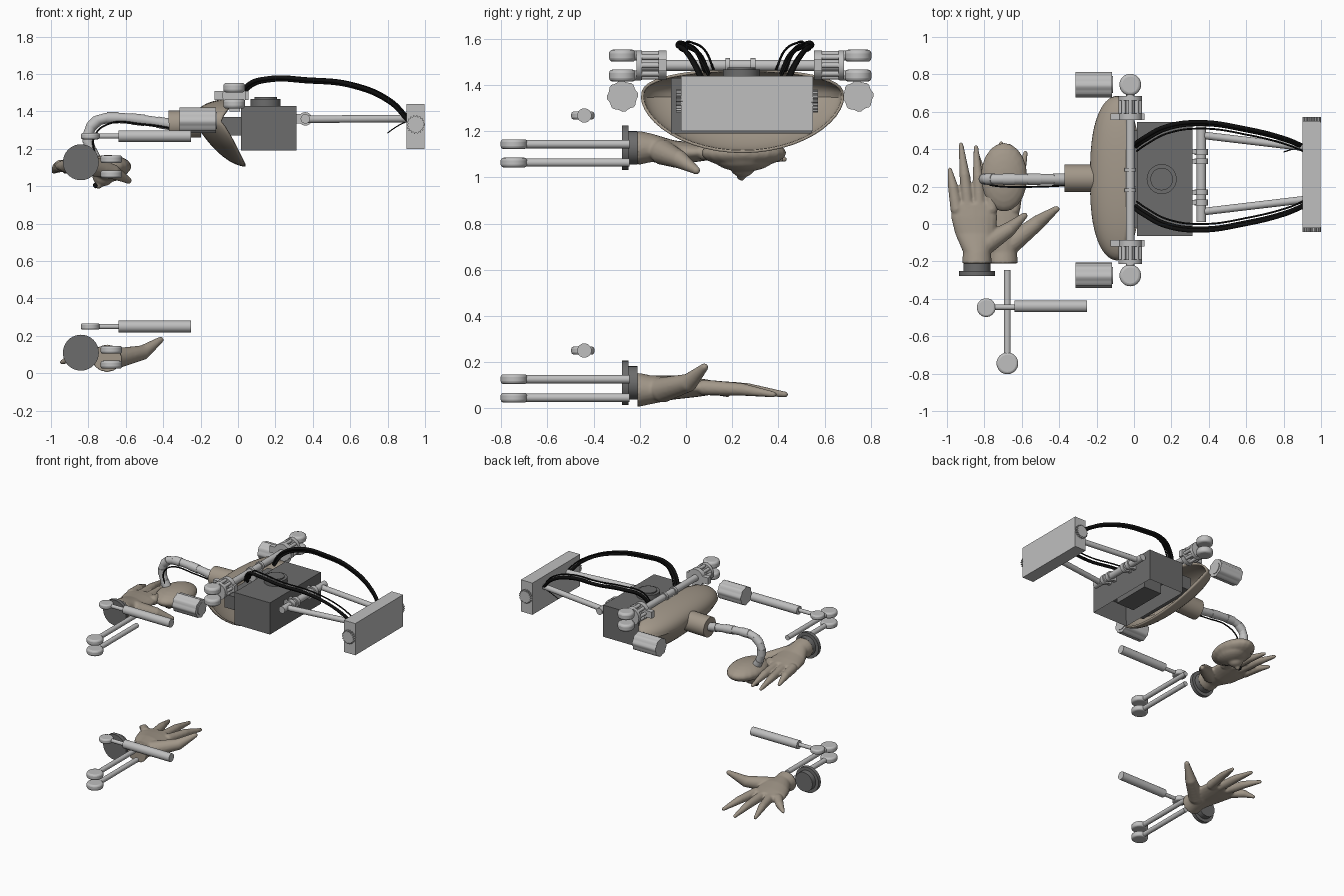
import bpy, bmesh
from math import sin, cos, pi
from mathutils import Vector, Matrix

cube = bpy.data.objects.get("Cube")
if cube:
    bpy.data.objects.remove(cube, do_unlink=True)


def material(name, r, g, b):
    m = bpy.data.materials.new(name)
    m.use_nodes = True
    m.diffuse_color = (r, g, b, 1)
    m.node_tree.nodes["Principled BSDF"].inputs["Base Color"].default_value = (r, g, b, 1)
    return m


STEEL = material("light grey steel", .52, .52, .52)
DARK = material("dark grey housing", .15, .15, .15)
CLAY = material("beige shell", .36, .31, .25)
BLACK = material("black rubber", .005, .005, .005)


def select(obs):
    bpy.ops.object.select_all(action='DESELECT')
    for o in obs:
        o.select_set(True)
    bpy.context.view_layer.objects.active = obs[0]


def finish(name, bm, mat, smooth=True):
    bmesh.ops.recalc_face_normals(bm, faces=bm.faces[:])
    me = bpy.data.meshes.new(name)
    bm.to_mesh(me)
    bm.free()
    me.materials.append(mat)
    ob = bpy.data.objects.new(name, me)
    bpy.context.collection.objects.link(ob)
    if smooth:
        select([ob])
        bpy.ops.object.shade_smooth_by_angle(angle=.6)
    return ob


def bridge(bm, rings):
    """Skin a list of vertex rings and cap both ends."""
    n = len(rings[0])
    for a, b in zip(rings, rings[1:]):
        for i in range(n):
            bm.faces.new((a[i], a[(i + 1) % n], b[(i + 1) % n], b[i]))
    bm.faces.new(rings[0])
    bm.faces.new(rings[-1])


def rod(name, a, b, r, mat, r2=None, sides=24, teeth=0, notch=.85):
    a, b = Vector(a), Vector(b)
    rot = (b - a).to_track_quat('Z', 'Y').to_matrix()
    n = teeth * 4 or sides
    bm = bmesh.new()
    rings = []
    for p, rad in ((a, r), (b, r if r2 is None else r2)):
        ring = []
        for i in range(n):
            k = rad * (notch if teeth and i % 4 > 1 else 1)
            ring.append(bm.verts.new(p + rot @ Vector((k * cos(2 * pi * i / n), k * sin(2 * pi * i / n), 0))))
        rings.append(ring)
    bridge(bm, rings)
    return finish(name, bm, mat)


def pad(name, c, r, half):
    """Flat disc with rounded edges."""
    x, y, z = c
    ob = rod(name, (x, y, z - half), (x, y, z + half), r, STEEL, sides=32)
    m = ob.modifiers.new("round", 'BEVEL')
    m.width, m.segments = half * .6, 3


def box(name, lo, hi, mat):
    lo, hi = Vector(lo), Vector(hi)
    bm = bmesh.new()
    bmesh.ops.create_cube(bm, size=1, matrix=Matrix.Translation((lo + hi) / 2) @ Matrix.Diagonal((*(hi - lo), 1)))
    return finish(name, bm, mat, False)


def ball(name, c, r, mat):
    bm = bmesh.new()
    bmesh.ops.create_uvsphere(bm, u_segments=20, v_segments=12, radius=1,
                              matrix=Matrix.Translation(c) @ Matrix.Diagonal((*r, 1)))
    return finish(name, bm, mat)


def loft(name, rings, mat):
    bm = bmesh.new()
    bridge(bm, [[bm.verts.new((x + rx * cos(i * pi / 10), y, z + rz * sin(i * pi / 10))) for i in range(20)]
                for x, y, z, rx, rz in rings])
    return finish(name, bm, mat)


def digit(pts, radii):
    parts = []
    for i, (p, r) in enumerate(zip(pts, radii)):
        parts.append(ball("joint", p, (r, r, r), CLAY))
        if i:
            parts.append(rod("bone", pts[i - 1], p, radii[i - 1], CLAY, r, 14))
    return parts


def organic(name, parts):
    """Fuse overlapping parts into one soft surface."""
    select(parts)
    bpy.ops.object.join()
    ob = bpy.context.object
    ob.name = name
    m = ob.modifiers.new("fuse", 'REMESH')
    m.mode, m.voxel_size, m.use_smooth_shade = 'VOXEL', .007, True
    m = ob.modifiers.new("soften", 'SMOOTH')
    m.factor, m.iterations = .5, 5


def cable(name, pts, r):
    cu = bpy.data.curves.new(name, 'CURVE')
    cu.dimensions, cu.bevel_depth, cu.bevel_resolution, cu.use_fill_caps = '3D', r, 3, True
    s = cu.splines.new('BEZIER')
    s.bezier_points.add(len(pts) - 1)
    for bp, p in zip(s.bezier_points, pts):
        bp.co = p
        bp.handle_left_type = bp.handle_right_type = 'AUTO'
    cu.materials.append(BLACK)
    ob = bpy.data.objects.new(name, cu)
    bpy.context.collection.objects.link(ob)
    select([ob])
    bpy.ops.object.convert(target='MESH')


# Shell: a bowl opening towards +x, with a long lower lip
bm = bmesh.new()
N, M = 48, 14
rings = []
for j in range(1, M + 1):
    th = j / M * pi / 2
    r = sin(th) ** .75
    ring = []
    for i in range(N):
        u = 2 * pi * i / N
        s = sin(u)
        rim = -.09 + (.08 if s > 0 else .13) * abs(s)
        f = 1 - cos(th)
        f += (r - f) * .55 * max(0, -s)
        dz = .125 * s ** .7 if s > 0 else -.24 * abs(s) ** 1.15
        ring.append(bm.verts.new((-.235 + (rim + .235) * f, .245 + .44 * cos(u) * r, 1.345 + dz * r)))
    rings.append(ring)
bridge(bm, rings)
bm.faces.ensure_lookup_table()
bm.faces.remove(bm.faces[-1])
shell = finish("shell", bm, CLAY)
shell.modifiers.new("thickness", 'SOLIDIFY').thickness = .012
rod("shell_neck", (-.37, .245, 1.33), (-.2, .245, 1.335), .074, CLAY, sides=32)

# Segmented hose from the neck to the drooping head, with a thin cable
path = [(-.36, 1.33), (-.43, 1.342), (-.5, 1.352), (-.57, 1.36), (-.64, 1.365), (-.7, 1.365), (-.75, 1.352),
        (-.785, 1.32), (-.8, 1.28), (-.8, 1.235), (-.785, 1.19), (-.76, 1.14)]
for i, (a, b) in enumerate(zip(path, path[1:])):
    rod("hose_segment", (a[0], .24, a[1]), (b[0], .24, b[1]), (.031, .028)[i % 2], STEEL, sides=18)
    ball("hose_joint", (b[0], .24, b[1]), (.028,) * 3, STEEL)
cable("hose_cable", [(-.3, .21, 1.3), (-.5, .2, 1.33), (-.7, .2, 1.33), (-.77, .21, 1.26), (-.76, .22, 1.15)], .005)
organic("head", [ball("skull", (-.695, .25, 1.105), (.125, .185, .062), CLAY),
                 ball("brow", (-.685, .25, 1.08), (.095, .13, .055), CLAY)]
        + digit([(-.72, .245, 1.06), (-.745, .24, 1.005)], [.06, .02]))
ball("head_opening", (-.76, .24, 1.005), (.015, .02, .016), BLACK)

# Hands: height, wrist x, wrist z, knuckle x, fingertips (x, y), thumb points
HANDS = {
    "upper": (1.018, -.84, .11, -.855, [(-.985, .3), (-.925, .435), (-.845, .42), (-.765, .38)],
              [(-.78, -.1, .09), (-.67, -.03, .06), (-.585, .045, .012)]),
    "lower": (0, -.7, .08, -.735, [(-.94, .19), (-.84, .38), (-.71, .44), (-.58, .39)],
              [(-.65, -.1, .08), (-.51, .01, .11), (-.415, .08, .178)])}
for name, (z0, wx, wz, kx, tips, thumb) in HANDS.items():
    zw, zc = wz + z0, .11 + z0
    zk = zc - .02
    parts = [loft("palm", [(wx, -.21, zw, .08, .075), (wx, -.15, zw, .074, .062), ((wx + kx) / 2, -.05, zk, .11, .052),
                           (kx, .04, zk, .125, .042), (kx, .11, zk, .112, .032)], CLAY)]
    for i, (tx, ty) in enumerate(tips):
        x = kx - .093 + .062 * i
        parts += digit([(x, .08, zk), ((x + tx) / 2, .045 + ty / 2, zk - .008), (tx, ty - .01, zk - .03)], [.034, .028, .013])
    parts += digit([(x, y, z + z0) for x, y, z in thumb], [.055, .04, .018])
    organic(name + "_hand", parts)
    rod(name + "_wrist_disc", (-.84, -.277, zc), (-.84, -.25, zc), .096, DARK, sides=40)
    rod(name + "_wrist_cuff", (-.84, -.25, zc), (-.84, -.21, zc), .072, DARK, sides=32)
    # Twin rods and a piston
    for z in (.046 + z0, .126 + z0):
        rod(name + "_rod", (-.677, -.745, z), (-.677, -.245, z), .018, STEEL)
        pad(name + "_rod_end", (-.677, -.745, z), .058, .021)
    z = .25 + z0
    rod(name + "_piston", (-.64, -.44, z), (-.25, -.44, z), .031, STEEL)
    rod(name + "_piston_rod", (-.78, -.445, z), (-.63, -.445, z), .014, STEEL)
    pad(name + "_piston_eye", (-.79, -.447, z), .05, .017)

# Housing, hollow underneath, with a round cap on top
house = box("housing", (.015, -.065, 1.19), (.313, .545, 1.43), DARK)
bm = bmesh.new()
bm.from_mesh(house.data)
under = [f for f in bm.faces if f.normal.z < -.9]
bmesh.ops.inset_region(bm, faces=under, thickness=.035)
bmesh.ops.translate(bm, verts=under[0].verts[:], vec=(0, 0, .14))
bm.to_mesh(house.data)
bm.free()
box("housing_core", (.09, .1, 1.22), (.24, .4, 1.34), DARK)
rod("housing_cap", (.148, .24, 1.42), (.148, .24, 1.467), .08, DARK, sides=40)
rod("housing_cap_inner", (.148, .24, 1.466), (.148, .24, 1.476), .06, DARK, sides=40)
box("inner_mount", (-.1, -.02, 1.27), (.02, .5, 1.37), DARK)

# Shoulder axle with cages, yokes and motors at both ends
rod("axle", (-.02, -.2, 1.485), (-.02, .67, 1.485), .024, STEEL)
for y in (.18, .29):
    rod("axle_collar", (-.02, y - .01, 1.485), (-.02, y + .01, 1.485), .032, STEEL)
box("axle_bracket", (-.045, .2, 1.4), (.01, .28, 1.47), STEEL)
for s in (-1, 1):
    def Y(d):
        return .235 + s * d
    rod("cage_collar", (-.02, Y(.32), 1.485), (-.02, Y(.355), 1.485), .064, STEEL, sides=32)
    box("cage_lug", (-.125, min(Y(.32), Y(.355)), 1.46), (.055, max(Y(.32), Y(.355)), 1.51), STEEL)
    rod("cage_end", (-.02, Y(.425), 1.485), (-.02, Y(.45), 1.485), .064, STEEL, sides=32)
    for i in range(8):
        x, z = -.02 + .05 * cos(i * pi / 4), 1.485 + .05 * sin(i * pi / 4)
        rod("cage_bar", (x, Y(.33), z), (x, Y(.45), z), .012, STEEL, sides=12)
    for z in (1.441, 1.527):
        pad("yoke_disc", (-.02, Y(.51), z), .058, .026)
        rod("yoke_arm", (-.02, Y(.43), z), (-.02, Y(.5), z), .022, STEEL)
    rod("motor", (-.312, Y(.51), 1.352), (-.117, Y(.51), 1.352), .068, STEEL, teeth=8, notch=.92)
    rod("motor_cap", (-.12, Y(.51), 1.352), (-.112, Y(.51), 1.352), .045, STEEL)

# Rear crossbar, clamps, and arms out to the end panel
rod("crossbar", (.36, .01, 1.36), (.36, .525, 1.36), .025, STEEL)
for y in (.115, .17, .335, .385):
    rod("crossbar_clamp", (.36, y - .015, 1.36), (.36, y + .015, 1.36), .036, STEEL)
    box("clamp_foot", (.31, y - .012, 1.335), (.36, y + .012, 1.385), STEEL)
box("end_panel", (.902, -.022, 1.2), (.998, .55, 1.44), STEEL)
for s in (-1, 1):
    rod("rear_arm", (.36, .27 + s * .205, 1.358), (.91, .27 + s * .14, 1.362), .02, STEEL)
    rod("panel_gear", (.95, .264 + s * .28, 1.33), (.95, .264 + s * .307, 1.33), .05, STEEL, teeth=18)

# Looping black cables on both sides
rise = [(0, .17, 1.46), (.05, .205, 1.54), (.165, .265, 1.578), (.35, .29, 1.572), (.6, .255, 1.545), (.8, .205, 1.46), (.91, .16, 1.35)]
for s in (-1, 1):
    for r, dx, dy, dz in ((.011, 0, 0, 0), (.01, .01, .012, -.012), (.005, .015, .035, .006)):
        cable("cable", [(x + dx, .255 + s * (d - dy), z + dz) for x, d, z in rise], r)
cable("loose_wire", [(.8, .385, 1.285), (.85, .4, 1.32), (.91, .41, 1.35)], .003)
